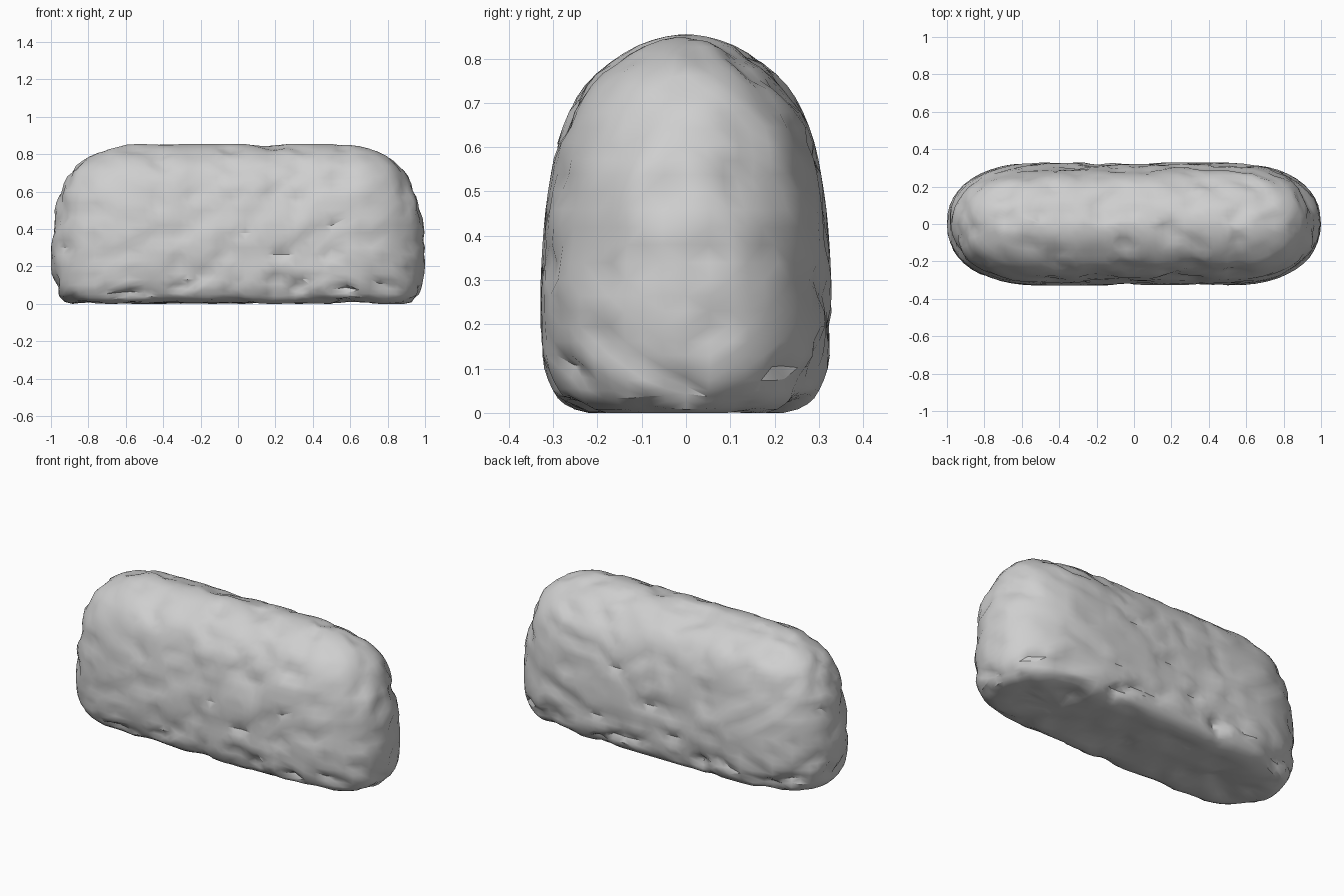
import bpy, bmesh, math
from mathutils import Vector, noise

cube = bpy.data.objects.get("Cube")
if cube:
    bpy.data.objects.remove(cube)

# Stone colour
stone = bpy.data.materials.new("pale grey stone")
stone.use_nodes = True
colour = (0.62, 0.62, 0.62, 1)
stone.diffuse_color = colour
bsdf = stone.node_tree.nodes["Principled BSDF"]
bsdf.inputs["Base Color"].default_value = colour
bsdf.inputs["Roughness"].default_value = 0.9

# Height, half depth and half length of each layer, from underside to ridge
PROFILE = [Vector(p) for p in (
    (0.004, 0, 0.5), (0.003, 0.12, 0.7), (0, 0.22, 0.89), (0.02, 0.275, 0.945),
    (0.05, 0.3, 0.97), (0.1, 0.32, 0.99), (0.16, 0.327, 0.998), (0.23, 0.329, 1),
    (0.3, 0.328, 1), (0.38, 0.324, 0.997), (0.46, 0.317, 0.987), (0.54, 0.305, 0.972),
    (0.61, 0.29, 0.95), (0.68, 0.264, 0.915), (0.74, 0.228, 0.87), (0.79, 0.173, 0.8),
    (0.83, 0.108, 0.7), (0.85, 0.045, 0.6), (0.855, 0, 0.5))]
CORE = 0.5      # half length of the straight middle
END, SIDE = 24, 26
FULLNESS = 0.88  # below one squares off the rounded ends


def refine(points):
    """Add a smoothly curved layer between each pair of layers."""
    result = []
    for i, (b, c) in enumerate(zip(points, points[1:])):
        a = points[max(i - 1, 0)]
        d = points[min(i + 2, len(points) - 1)]
        middle = (9 * (b + c) - a - d) / 16
        middle.x = max(0, middle.x)
        result += [b, middle]
    return result + [points[-1]]


def outline(z, depth, length):
    """One layer: straight long sides with full, rounded ends."""
    points = []
    for sign in (1, -1):
        for i in range(END):
            a = math.pi * (i / END - 0.5)
            out = max(0, math.cos(a)) ** FULLNESS
            across = math.copysign(abs(math.sin(a)) ** FULLNESS, a)
            points.append(Vector((sign * (CORE + (length - CORE) * out),
                                  sign * depth * across, z)))
        for i in range(SIDE):
            points.append(Vector((sign * CORE * (1 - 2 * i / SIDE), sign * depth, z)))
    return points


def dent(p):
    """Depth of the weathered hollows, strongest near the foot."""
    broad = noise.noise(Vector((p.x * 4, p.y * 5, p.z * 6)) + Vector((3, 7, 1)))
    fine = noise.noise(Vector((p.x * 8, p.y * 10, p.z * 13)) + Vector((9, 2, 5)))
    foot = max(0, 1 - abs(p.z - 0.08) / 0.07)
    return 0.025 * max(0, broad) + (0.03 + 0.04 * foot) * max(0, fine)


# Loft the layers, closing the ridge and underside along the centre line
bm = bmesh.new()
rings = [[bm.verts.new(p) for p in outline(*layer)] for layer in refine(PROFILE)]
for low, high in zip(rings, rings[1:]):
    n = len(low)
    for i in range(n):
        j = (i + 1) % n
        bm.faces.new((low[i], low[j], high[j], high[i]))
bmesh.ops.remove_doubles(bm, verts=bm.verts, dist=0.0005)
bmesh.ops.recalc_face_normals(bm, faces=bm.faces)
bm.normal_update()

# Weather the surface inwards
moves = [(v, v.normal * dent(v.co)) for v in bm.verts]
for v, move in moves:
    v.co -= move
bmesh.ops.triangulate(bm, faces=bm.faces)

mesh = bpy.data.meshes.new("boulder")
bm.to_mesh(mesh)
bm.free()
mesh.materials.append(stone)
boulder = bpy.data.objects.new("boulder", mesh)
bpy.context.collection.objects.link(boulder)

# Smooth stone with crisp cracks
bpy.ops.object.select_all(action='DESELECT')
boulder.select_set(True)
bpy.context.view_layer.objects.active = boulder
bpy.ops.object.shade_smooth_by_angle(angle=math.radians(35))
